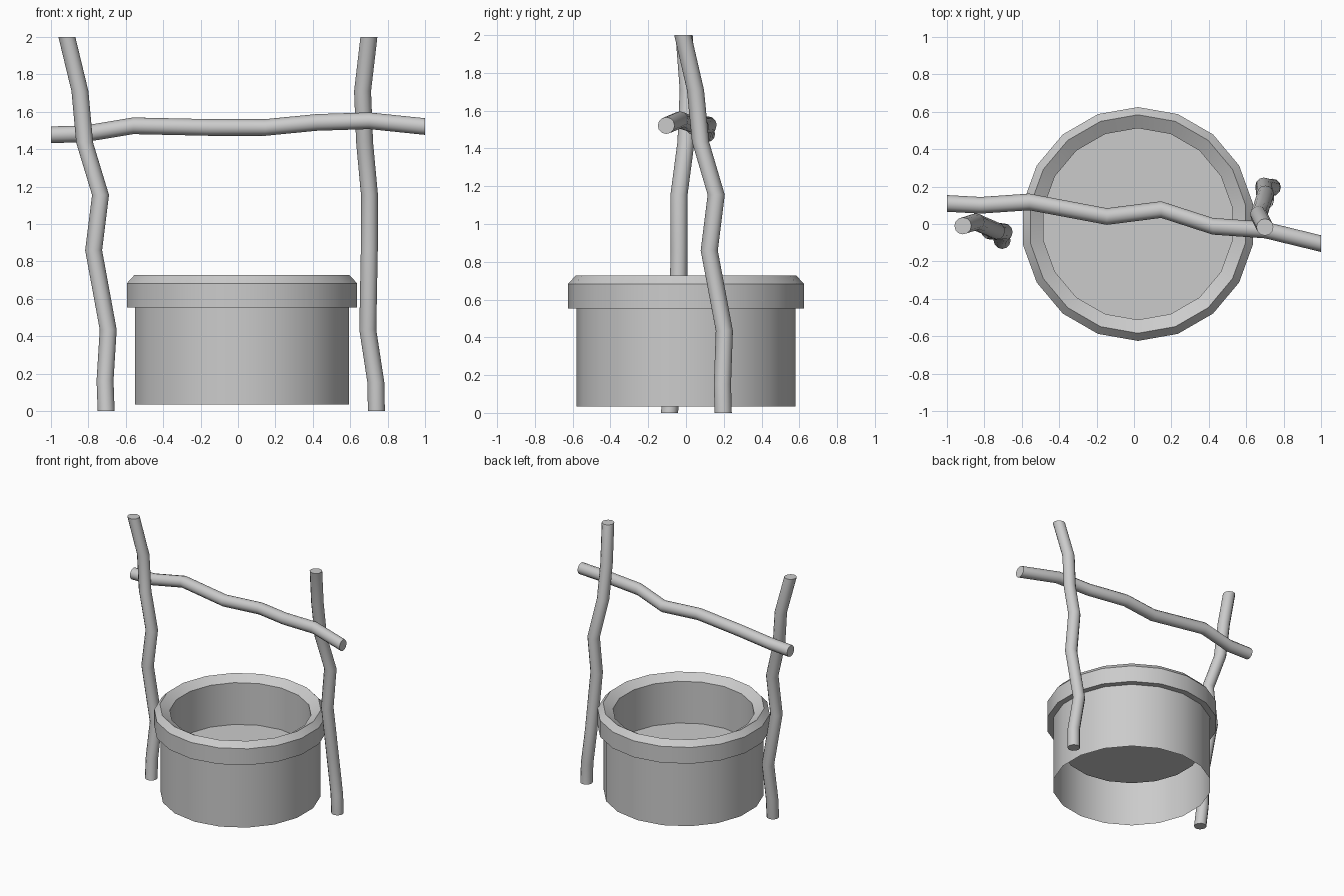
import bpy, bmesh, math

if "Cube" in bpy.data.objects:
    bpy.data.objects.remove(bpy.data.objects["Cube"], do_unlink=True)

GREY = (0.6, 0.6, 0.6, 1)
mat = bpy.data.materials.new("plain grey")
mat.use_nodes = True
mat.diffuse_color = GREY
mat.node_tree.nodes["Principled BSDF"].inputs["Base Color"].default_value = GREY

CENTRE = (0.021, 0.0, 0)


def loft(name, rings, capped=False, location=(0, 0, 0)):
    """Join equal rings of points into a smooth skin with sharp creases."""
    bm = bmesh.new()
    rows = [[bm.verts.new(co) for co in ring] for ring in rings]
    sides = len(rows[0])
    for low, high in zip(rows, rows[1:]):
        for i in range(sides):
            j = (i + 1) % sides
            bm.faces.new((low[i], low[j], high[j], high[i]))
    if capped:
        bm.faces.new(rows[0][::-1])
        bm.faces.new(rows[-1])
    mesh = bpy.data.meshes.new(name)
    bm.to_mesh(mesh)
    bm.free()
    mesh.materials.append(mat)
    obj = bpy.data.objects.new(name, mesh)
    obj.location = location
    bpy.context.collection.objects.link(obj)
    bpy.ops.object.select_all(action="DESELECT")
    obj.select_set(True)
    bpy.context.view_layer.objects.active = obj
    bpy.ops.object.shade_smooth_by_angle(angle=math.radians(32))


def circle(radius, sides):
    """Counter-clockwise circle that starts at +y."""
    angles = [math.pi / 2 + math.tau * i / sides for i in range(sides)]
    return [(radius * math.cos(a), radius * math.sin(a)) for a in angles]


def lathe(name, profile):
    """Turn an open (radius, z) profile around the well's axis."""
    loft(name, [[(x, y, z) for x, y in circle(r, 18)] for r, z in profile],
         location=CENTRE)


def post(name, path):
    """Crooked upright pole with level ends."""
    section = circle(0.0453, 12)
    loft(name, [[(x + u, y + v, z) for u, v in section] for x, y, z in path], True)


def bar(name, path):
    """Crooked pole along x with upright ends."""
    section = circle(0.0445, 12)
    loft(name, [[(x, y + u, z + v) for u, v in section] for x, y, z in path], True)


# Well: outer wall, overhanging rim, inner lining and floor
WALL, RIM, CREST, HOLE = 0.58, 0.625, 0.584, 0.512
FLOOR_Z, SHOULDER_Z = 0.35, 0.683
lathe("well_wall", [(WALL, 0.034), (WALL, 0.553)])
lathe("well_rim", [(WALL, 0.553), (RIM, 0.553), (RIM, SHOULDER_Z),
                   (CREST, 0.727), (HOLE, SHOULDER_Z)])
lathe("well_lining", [(HOLE, SHOULDER_Z), (HOLE, FLOOR_Z)])
bpy.ops.mesh.primitive_circle_add(vertices=18, radius=HOLE, fill_type="NGON",
                                  location=(CENTRE[0], CENTRE[1], FLOOR_Z))
floor = bpy.context.object
floor.name = "well_floor"
floor.data.materials.append(mat)

# Two crooked posts
post("right_post", [
    (-0.705, -0.088, 0.0), (-0.711, -0.068, 0.163), (-0.694, -0.042, 0.435),
    (-0.772, -0.037, 0.86), (-0.735, -0.037, 1.155), (-0.82, 0.0, 1.435),
    (-0.845, 0.012, 1.71), (-0.915, -0.01, 2.0)])
post("left_post", [
    (0.74, 0.197, 0.0), (0.737, 0.193, 0.153), (0.694, 0.203, 0.435),
    (0.702, 0.123, 0.86), (0.703, 0.16, 1.155), (0.677, 0.077, 1.435),
    (0.666, 0.05, 1.71), (0.70, -0.017, 2.0)])

# Crossbar lying over the posts
bar("crossbar", [
    (-1.0, 0.11, 1.477), (-0.82, 0.1, 1.482), (-0.56, 0.118, 1.525),
    (-0.145, 0.04, 1.516), (0.145, 0.077, 1.516), (0.42, -0.012, 1.543),
    (0.70, -0.032, 1.552), (1.0, -0.105, 1.521)])
